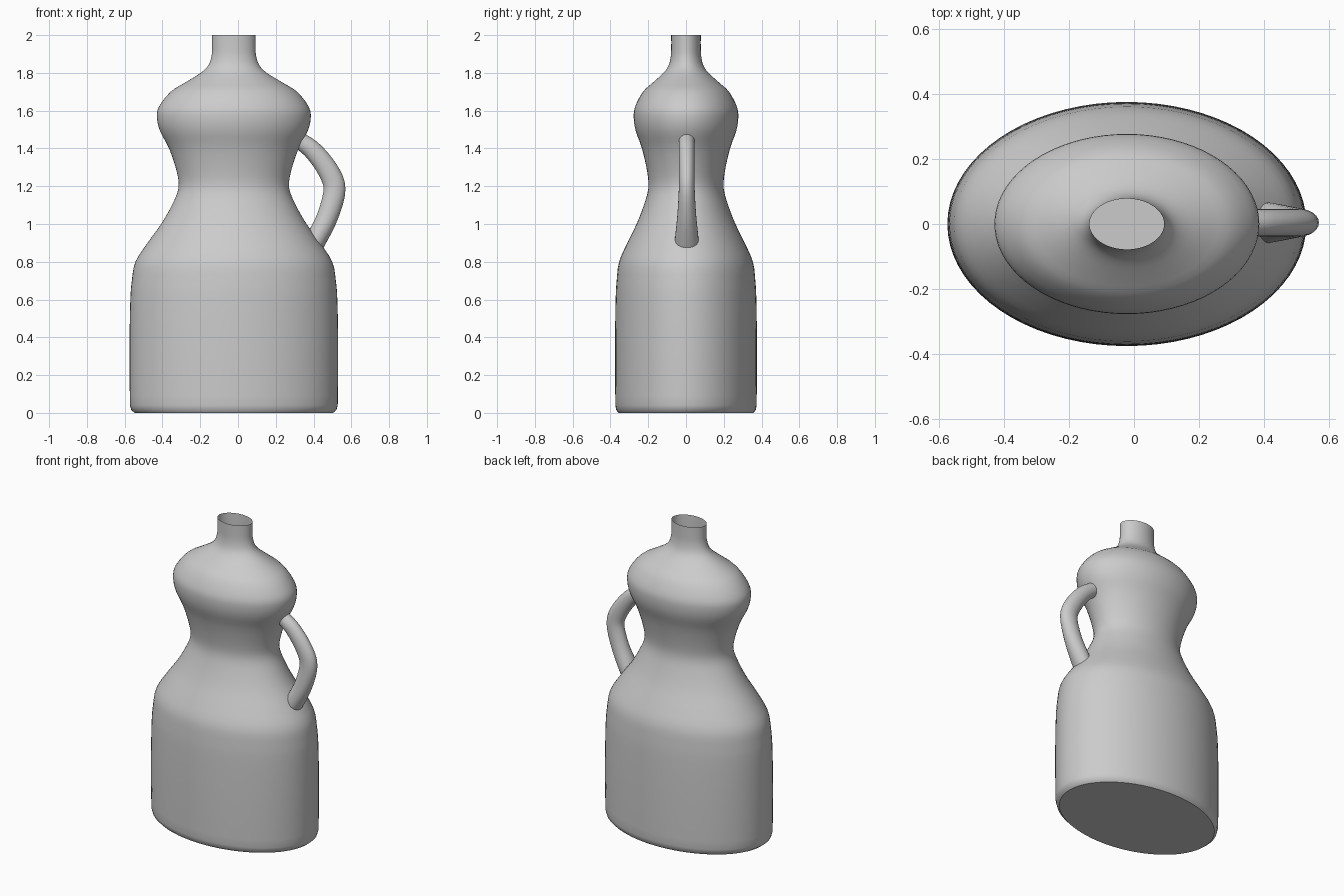
import bpy
import bmesh
import math
from mathutils import Vector

cube = bpy.data.objects.get("Cube")
if cube:
    bpy.data.objects.remove(cube, do_unlink=True)

grey = bpy.data.materials.new("plain grey")
grey.use_nodes = True
COLOUR = (0.6, 0.6, 0.6, 1)
grey.diffuse_color = COLOUR
grey.node_tree.nodes["Principled BSDF"].inputs["Base Color"].default_value = COLOUR

CENTRE_X = -0.022
DEPTH_RATIO = 0.68


def smooth_path(points, steps):
    """Catmull-Rom curve through the points."""
    pts = [Vector(p) for p in points]
    pts = [2 * pts[0] - pts[1]] + pts + [2 * pts[-1] - pts[-2]]
    out = []
    for a, b, c, d in zip(pts, pts[1:], pts[2:], pts[3:]):
        for i in range(steps):
            t = i / steps
            out.append(0.5 * (2 * b + (c - a) * t + (2 * a - 5 * b + 4 * c - d) * t ** 2
                              + (3 * b - a - 3 * c + d) * t ** 3))
    return out + [pts[-2]]


def loft(name, rings, cap_start, cap_end):
    """Skin a list of equal rings into one smooth object."""
    bm = bmesh.new()
    loops = [[bm.verts.new(p) for p in ring] for ring in rings]
    n = len(loops[0])
    for low, high in zip(loops, loops[1:]):
        for i in range(n):
            j = (i + 1) % n
            bm.faces.new((low[i], low[j], high[j], high[i]))
    if cap_start:
        bm.faces.new(loops[0][::-1])
    if cap_end:
        bm.faces.new(loops[-1])
    bmesh.ops.recalc_face_normals(bm, faces=bm.faces)
    mesh = bpy.data.meshes.new(name)
    bm.to_mesh(mesh)
    bm.free()
    mesh.materials.append(grey)
    obj = bpy.data.objects.new(name, mesh)
    bpy.context.collection.objects.link(obj)
    bpy.ops.object.select_all(action="DESELECT")
    obj.select_set(True)
    bpy.context.view_layer.objects.active = obj
    bpy.ops.object.shade_smooth_by_angle(angle=math.radians(35))
    return obj


def circle(n):
    return [(math.cos(math.tau * i / n), math.sin(math.tau * i / n)) for i in range(n)]


# Oval bottle, open at the mouth: (half width, height)
foot = [Vector((0.525, 0)), Vector((0.543, 0.015))]
outline = [(0.55, 0.04), (0.552, 0.2), (0.552, 0.4), (0.548, 0.6), (0.54, 0.7),
           (0.521, 0.8), (0.457, 0.9), (0.385, 1.0), (0.328, 1.1), (0.293, 1.19),
           (0.303, 1.28), (0.343, 1.4), (0.39, 1.49), (0.407, 1.56), (0.397, 1.62),
           (0.335, 1.7), (0.256, 1.75), (0.175, 1.8), (0.135, 1.84), (0.118, 1.89),
           (0.115, 1.94), (0.115, 2.0)]
profile = foot + smooth_path(outline, 3)
loft("bottle_body",
     [[(CENTRE_X + r * c, r * DEPTH_RATIO * s, z) for c, s in circle(72)] for r, z in profile],
     True, False)

# Side handle: (x, z, half thickness, half width), ends sunk into the body
spine = smooth_path([(0.33, 1.44, 0.045, 0.042), (0.40, 1.385, 0.05, 0.042),
                     (0.476, 1.285, 0.055, 0.042), (0.511, 1.185, 0.058, 0.042),
                     (0.476, 1.045, 0.056, 0.05), (0.415, 0.92, 0.055, 0.062),
                     (0.385, 0.86, 0.05, 0.06)], 4)
rings = []
for i, (x, z, thick, wide) in enumerate(spine):
    before, after = spine[max(i - 1, 0)], spine[min(i + 1, len(spine) - 1)]
    along = Vector((after[0] - before[0], after[1] - before[1])).normalized()
    rings.append([(x - along.y * thick * c, 0.004 + wide * s, z + along.x * thick * c)
                  for c, s in circle(24)])
loft("side_handle", rings, True, True)
